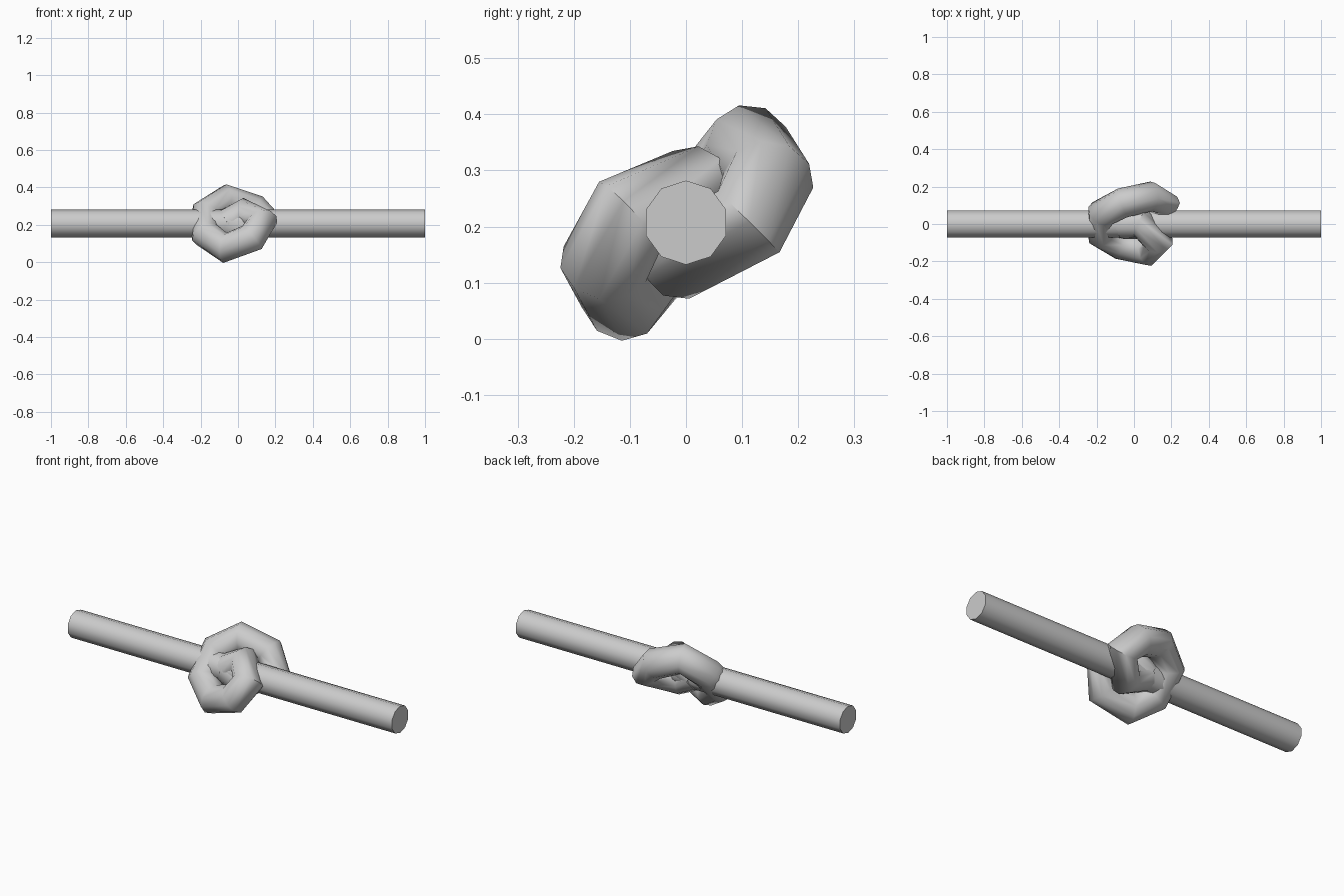
import bpy
from math import sqrt, radians
from mathutils import Vector

cube = bpy.data.objects.get("Cube")
if cube:
    bpy.data.objects.remove(cube, do_unlink=True)

RADIUS = 0.075
HEIGHT = 0.207

# Rope colour
mat = bpy.data.materials.new("rope_grey")
mat.use_nodes = True
grey = (0.6, 0.6, 0.6, 1)
mat.diffuse_color = grey
mat.node_tree.nodes["Principled BSDF"].inputs["Base Color"].default_value = grey


def place(x, s, t):
    """Knot axes (along, across, depth) to world: the knot leans 45 degrees."""
    return Vector((x, (s - t) / sqrt(2), (s + t) / sqrt(2) + HEIGHT))


def finish(obj):
    """Colour the part and smooth its round sides, keeping the ends crisp."""
    obj.data.materials.clear()
    obj.data.materials.append(mat)
    bpy.ops.object.select_all(action="DESELECT")
    bpy.context.view_layer.objects.active = obj
    obj.select_set(True)
    bpy.ops.object.shade_smooth_by_angle(angle=radians(60))


# Straight run of the rope, ten-sided with an edge on top
bpy.ops.mesh.primitive_cylinder_add(
    vertices=10, radius=RADIUS, depth=2, location=(0, 0, HEIGHT),
    rotation=(radians(90), 0, radians(90)))
strand = bpy.context.object
strand.name = "straight_rope"
finish(strand)

# Loop: hooks over the strand in front, runs round below, left and above,
# then hooks under the strand behind
loop = [
    (-0.06, 0, 0),
    (0.035, 0.045, 0.035),
    (0.13, -0.06, 0.08),
    (0.075, -0.155, 0.05),
    (-0.07, -0.172, -0.012),
    (-0.172, -0.08, 0),
    (-0.172, 0.08, 0),
    (-0.06, 0.172, 0.012),
    (0.09, 0.158, -0.05),
    (0.165, 0.08, -0.078),
    (0.05, -0.045, -0.035),
    (-0.06, 0, 0),
]
curve = bpy.data.curves.new("loop_path", "CURVE")
curve.dimensions = "3D"
curve.bevel_depth = RADIUS
curve.bevel_resolution = 3
curve.use_fill_caps = True
spline = curve.splines.new("POLY")
spline.points.add(len(loop) - 1)
for point, p in zip(spline.points, loop):
    point.co = (*place(*p), 1)
    point.radius = 1.08
sweep = bpy.data.objects.new("loop_path", curve)
bpy.context.collection.objects.link(sweep)

# Turn the sweep into a mesh
bpy.context.view_layer.update()
graph = bpy.context.evaluated_depsgraph_get()
mesh = bpy.data.meshes.new_from_object(sweep.evaluated_get(graph))
bpy.data.objects.remove(sweep, do_unlink=True)
knot = bpy.data.objects.new("knot_loop", mesh)
bpy.context.collection.objects.link(knot)
finish(knot)
